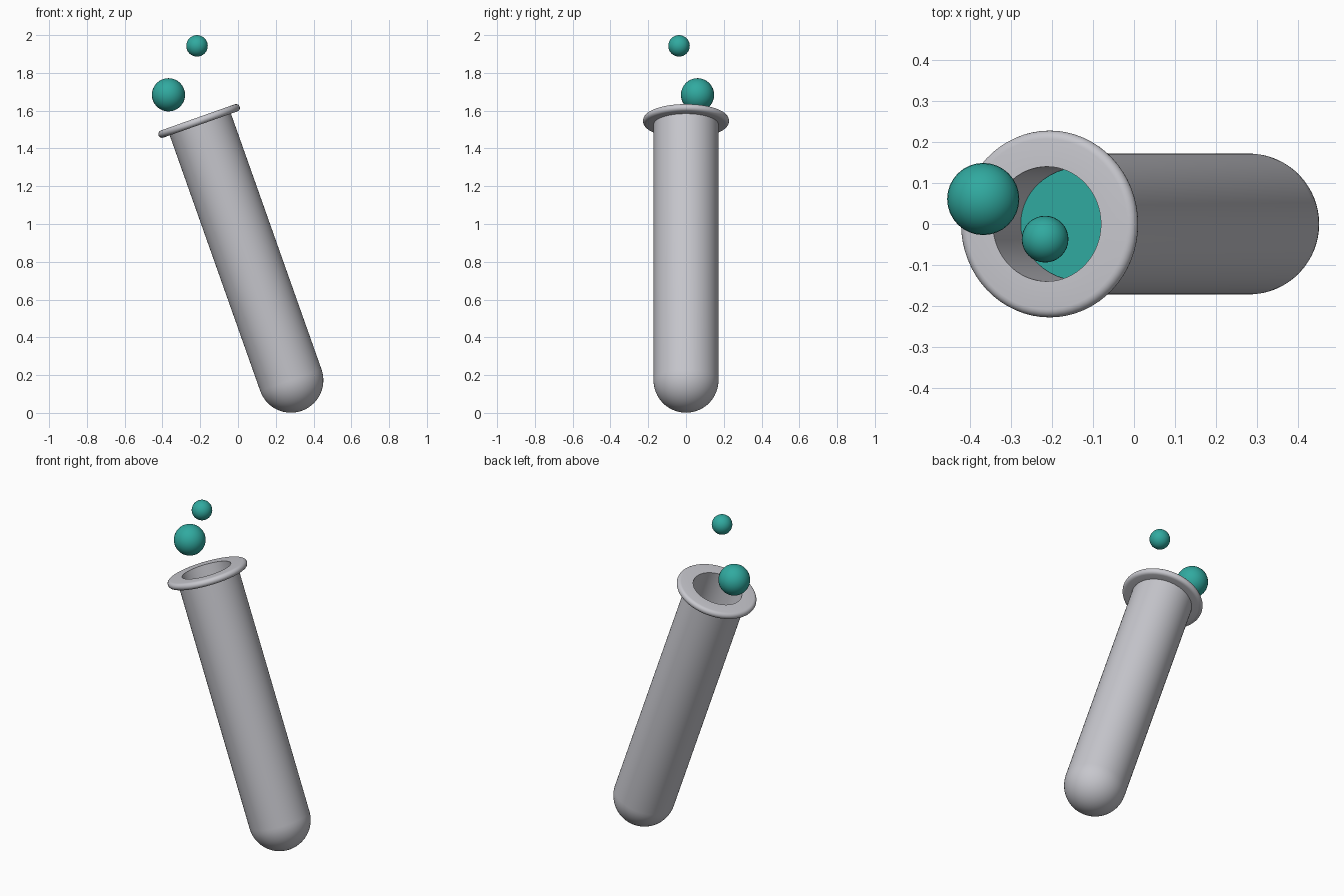
import bpy
import bmesh
from math import pi, sin, cos, radians
from mathutils import Vector, Matrix

if "Cube" in bpy.data.objects:
    bpy.data.objects.remove(bpy.data.objects["Cube"], do_unlink=True)

TILT = Matrix.Translation((0.28, 0, 0.173)) @ Matrix.Rotation(radians(-19.5), 4, 'Y')
OUTER, INNER = 0.172, 0.14
RIM_R, RIM_T = 0.228, 0.02      # rim radius, half thickness
RIM_Z = 1.456                   # rim centre along the tube axis
LIQUID_Z = 1.225                # liquid level along the tube axis


def material(name, color):
    mat = bpy.data.materials.new(name)
    mat.use_nodes = True
    mat.diffuse_color = (*color, 1)
    mat.node_tree.nodes["Principled BSDF"].inputs["Base Color"].default_value = (*color, 1)
    return mat


def arc(cx, cz, r, start, end, steps):
    """Points (radius, height) on an arc, angles in degrees."""
    angles = [radians(start + (end - start) * i / steps) for i in range(steps + 1)]
    return [(cx + r * cos(a), cz + r * sin(a)) for a in angles]


def finish(bm, name, mat):
    bmesh.ops.recalc_face_normals(bm, faces=bm.faces)
    mesh = bpy.data.meshes.new(name)
    bm.to_mesh(mesh)
    bm.free()
    mesh.materials.append(mat)
    obj = bpy.data.objects.new(name, mesh)
    bpy.context.collection.objects.link(obj)
    bpy.ops.object.select_all(action='DESELECT')
    obj.select_set(True)
    bpy.context.view_layer.objects.active = obj
    bpy.ops.object.shade_smooth_by_angle(angle=radians(35))
    return obj


def lathe(profile, steps=64):
    bm = bmesh.new()
    verts = [bm.verts.new((r, 0, z)) for r, z in profile]
    edges = [bm.edges.new(pair) for pair in zip(verts, verts[1:])]
    bmesh.ops.spin(bm, geom=verts + edges, cent=(0, 0, 0), axis=(0, 0, 1),
                   angle=2 * pi, steps=steps, use_duplicate=False)
    bmesh.ops.remove_doubles(bm, verts=bm.verts, dist=0.0005)
    return bm


glass = material("grey glass", (0.57, 0.57, 0.61))
teal = material("teal liquid", (0.03, 0.40, 0.35))

# Tube: round bottom, straight wall, rounded flange and hollow inside
profile = arc(0, 0, OUTER, -90, 0, 14)
profile += [(OUTER, RIM_Z - RIM_T)]
profile += arc(RIM_R - RIM_T, RIM_Z, RIM_T, -90, 90, 10)
profile += [(INNER, RIM_Z + RIM_T)]
profile += arc(0, 0, INNER, 0, -90, 14)
tube = finish(lathe(profile), "test_tube", glass)
tube.matrix_world = TILT

# Liquid: fills the tube up to a level surface
bm = lathe(arc(0, 0, INNER - 0.001, -90, 0, 14) + [(INNER - 0.001, RIM_Z)])
level = TILT.to_3x3().inverted() @ Vector((0, 0, 1))
cut = bmesh.ops.bisect_plane(bm, geom=bm.verts[:] + bm.edges[:] + bm.faces[:],
                             plane_co=(0, 0, LIQUID_Z), plane_no=level, clear_outer=True)
rim = [e for e in cut["geom_cut"] if isinstance(e, bmesh.types.BMEdge)]
bmesh.ops.holes_fill(bm, edges=rim, sides=0)
liquid = finish(bm, "liquid", teal)
liquid.matrix_world = TILT

# Bubbles rising from the mouth
for name, center, radius in (("large_bubble", (-0.368, 0.061, 1.684), 0.088),
                             ("small_bubble", (-0.217, -0.037, 1.943), 0.057)):
    bm = bmesh.new()
    bmesh.ops.create_uvsphere(bm, u_segments=32, v_segments=16, radius=radius)
    bubble = finish(bm, name, teal)
    bubble.location = center
